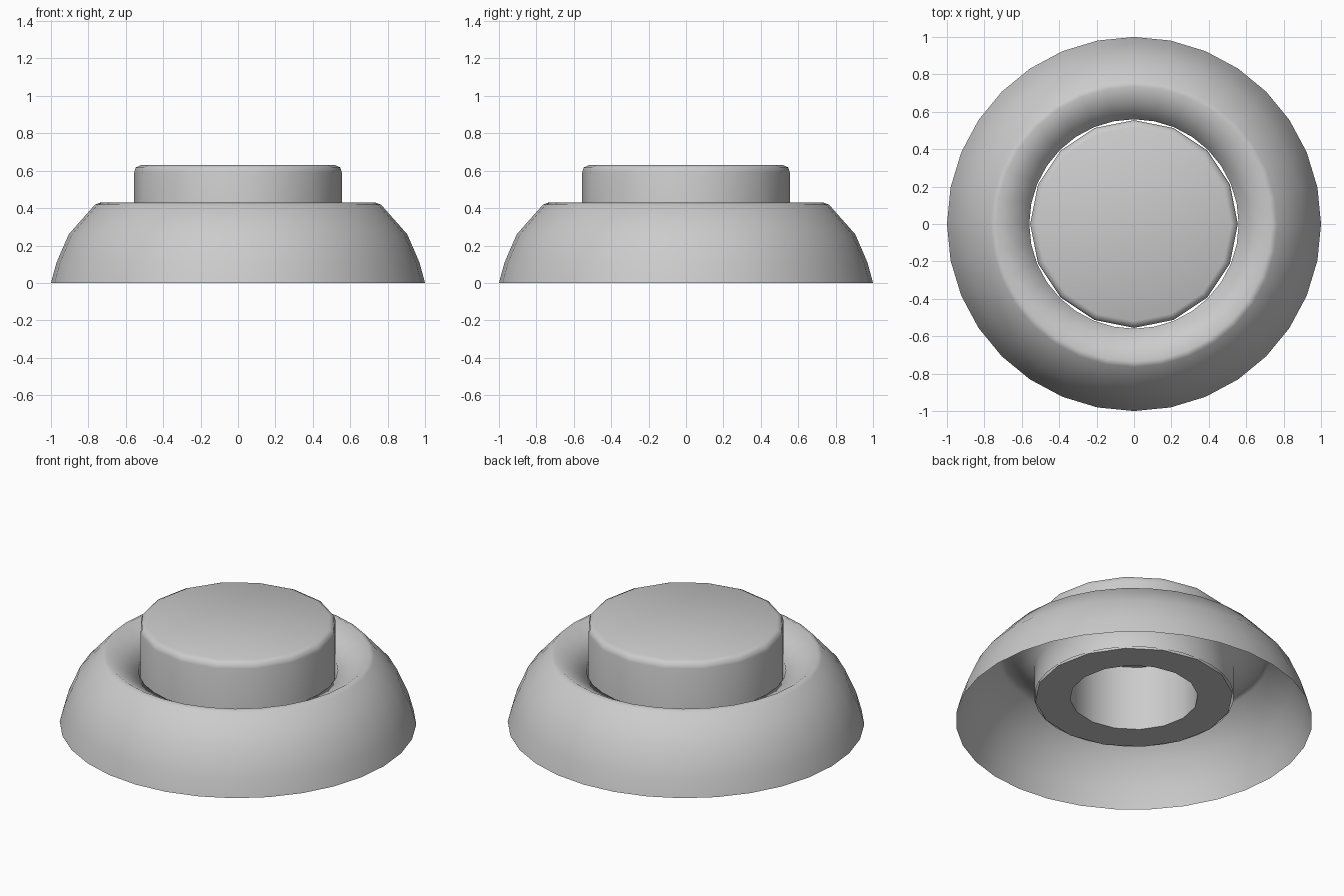
import bpy
import bmesh
from math import cos, sin, pi, radians

cube = bpy.data.objects.get("Cube")
if cube:
    bpy.data.objects.remove(cube, do_unlink=True)

grey = bpy.data.materials.new("light grey")
grey.use_nodes = True
colour = (0.6, 0.6, 0.6, 1)
grey.diffuse_color = colour
grey.node_tree.nodes["Principled BSDF"].inputs["Base Color"].default_value = colour


def lathe(name, profile, sides, cap_start=False, cap_end=False):
    """Turn an (r, z) profile about the z axis."""
    bm = bmesh.new()
    rings = [[bm.verts.new((r * cos(2 * pi * i / sides), r * sin(2 * pi * i / sides), z))
              for i in range(sides)] for r, z in profile]
    for low, high in zip(rings, rings[1:]):
        for i in range(sides):
            j = (i + 1) % sides
            bm.faces.new((low[i], low[j], high[j], high[i]))
    if cap_start:
        bm.faces.new(rings[0][::-1])
    if cap_end:
        bm.faces.new(rings[-1])
    mesh = bpy.data.meshes.new(name)
    bm.to_mesh(mesh)
    bm.free()
    mesh.materials.append(grey)
    obj = bpy.data.objects.new(name, mesh)
    bpy.context.collection.objects.link(obj)
    bpy.ops.object.select_all(action='DESELECT')
    obj.select_set(True)
    bpy.context.view_layer.objects.active = obj
    bpy.ops.object.shade_smooth_by_angle(angle=radians(62))
    return obj


# Open domed housing: outer shell, dished top and collar around the button
lathe("housing", [(1, 0), (0.97, 0.11), (0.905, 0.26), (0.765, 0.418), (0.735, 0.43),
                  (0.65, 0.38), (0.56, 0.33), (0.56, 0.155)], 32)

# Push button: hollow from below, rounded at the top edge
lathe("button", [(0.36, 0.55), (0.36, 0.15), (0.555, 0.15), (0.555, 0.59),
                 (0.547, 0.617), (0.52, 0.63)], 16, cap_start=True, cap_end=True)
bm = bmesh.new()
button = bpy.data.objects["button"].data
bm.from_mesh(button)
bmesh.ops.recalc_face_normals(bm, faces=bm.faces)
bm.to_mesh(button)
bm.free()
